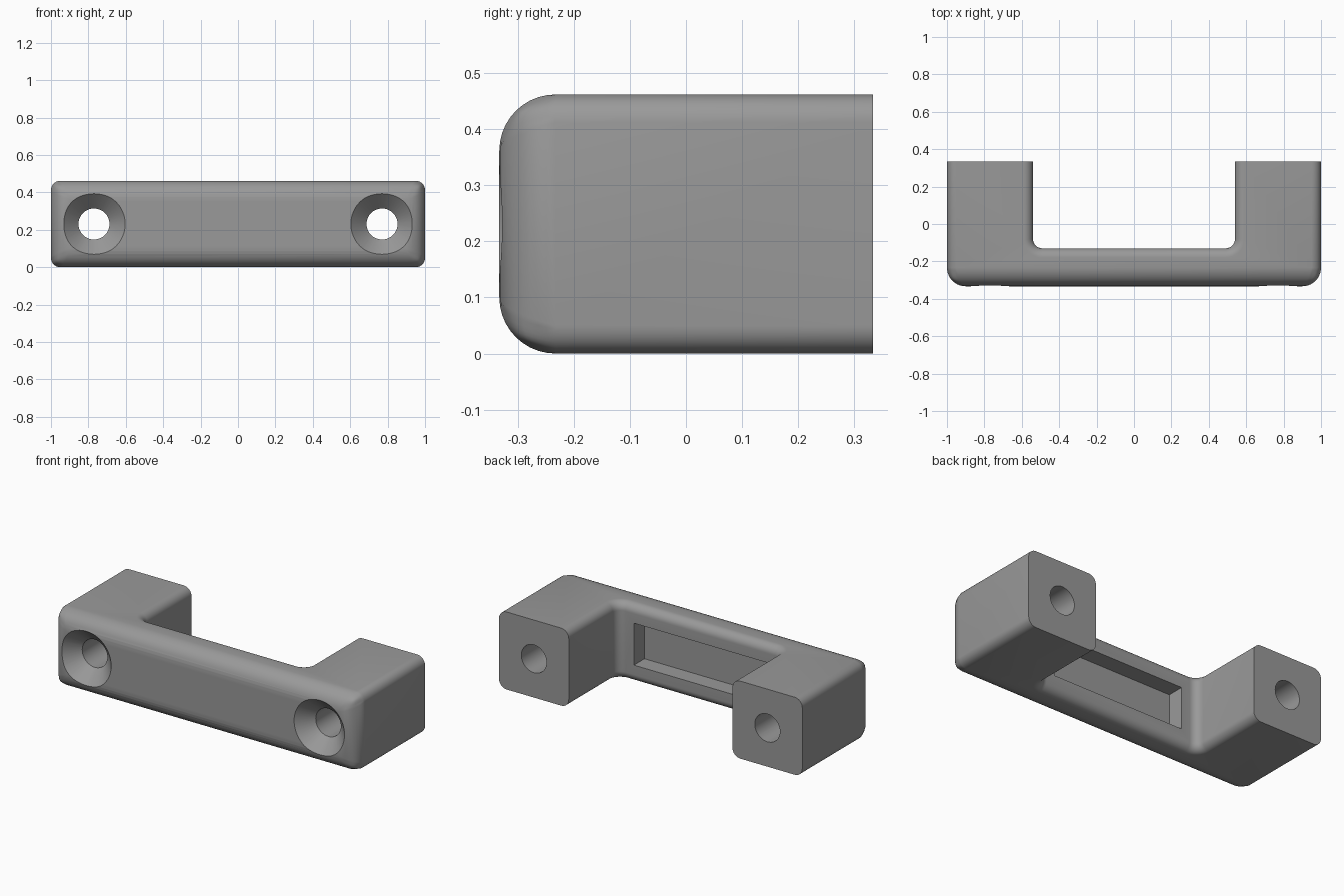
import bpy, bmesh, math
from mathutils import Matrix, Vector

if "Cube" in bpy.data.objects:
    bpy.data.objects.remove(bpy.data.objects["Cube"])

H = 0.462            # height
D = 0.333            # half depth
IN, BACK = 0.54, -0.13   # inner leg face, back of bar
R, FIL = 0.1, 0.05   # front rounding, side rounding and inner fillet

grey = bpy.data.materials.new("grey plastic")
grey.diffuse_color = (0.32, 0.32, 0.32, 1)
grey.use_nodes = True
grey.node_tree.nodes["Principled BSDF"].inputs["Base Color"].default_value = grey.diffuse_color


def make_object(name, bm):
    bmesh.ops.recalc_face_normals(bm, faces=bm.faces)
    mesh = bpy.data.meshes.new(name)
    bm.to_mesh(mesh)
    bm.free()
    mesh.materials.append(grey)
    obj = bpy.data.objects.new(name, mesh)
    bpy.context.collection.objects.link(obj)
    return obj


# U-shaped handle outline with filleted inner corners
def fillet(side):
    cx, cy = side * (IN - FIL), BACK + FIL
    return [(cx + side * FIL * math.cos(a), cy - FIL * math.sin(a))
            for a in (i * math.pi / 16 for i in range(9))]


outline = [(-1, -D), (1, -D), (1, D), (IN, D)] + fillet(1) + fillet(-1)[::-1] + [(-IN, D), (-1, D)]
bm = bmesh.new()
base = bm.faces.new([bm.verts.new((x, y, 0)) for x, y in outline])
ext = bmesh.ops.extrude_face_region(bm, geom=[base])
bmesh.ops.translate(bm, vec=(0, 0, H), verts=[g for g in ext["geom"] if isinstance(g, bmesh.types.BMVert)])

# Large rounding around the front face, small along the sides, mounting faces sharp
weight = bm.edges.layers.float.new("bevel_weight_edge")
for e in bm.edges:
    a, b = (v.co for v in e.verts)
    if a.y < -D + 0.01 and b.y < -D + 0.01:
        e[weight] = 1.0
    elif abs(a.z - b.z) < 0.01 and not (a.y > D - 0.01 and b.y > D - 0.01):
        e[weight] = FIL / R
handle = make_object("handle", bm)
bevel = handle.modifiers.new("rounding", "BEVEL")
bevel.limit_method = "WEIGHT"
bevel.width = R
bevel.segments = 10
bevel.use_clamp_overlap = False

# Countersunk screw hole cutters: revolved radius steps along y
cutters = []
for side, label in ((-1, "left"), (1, "right")):
    bm = bmesh.new()
    rings = []
    for y, r in ((-D - 0.03, 0.197), (-D + 0.084, 0.083), (D + 0.05, 0.083)):
        rings.append([bm.verts.new((side * 0.77 + r * math.cos(t), y, H / 2 + r * math.sin(t)))
                      for t in (2 * math.pi * i / 48 for i in range(48))])
    for lo, hi in zip(rings, rings[1:]):
        for i in range(48):
            j = (i + 1) % 48
            bm.faces.new((lo[i], lo[j], hi[j], hi[i]))
    bm.faces.new(rings[0])
    bm.faces.new(rings[-1])
    cutters.append(make_object(label + "_screw_hole_cutter", bm))

# Rectangular pocket in the back of the bar
bm = bmesh.new()
bmesh.ops.create_cube(bm, size=1, matrix=Matrix.Translation((0, BACK, H / 2))
                      @ Matrix.Diagonal(Vector((0.87, 0.2, 0.25, 1))))
cutters.append(make_object("pocket_cutter", bm))

for cutter in cutters:
    cutter.hide_render = True
    cutter.hide_viewport = False
    cut = handle.modifiers.new(cutter.name, "BOOLEAN")
    cut.operation = "DIFFERENCE"
    cut.solver = "EXACT"
    cut.object = cutter

# Apply everything, remove the helpers and shade
bpy.context.view_layer.objects.active = handle
handle.select_set(True)
for m in list(handle.modifiers):
    bpy.ops.object.modifier_apply(modifier=m.name)
for cutter in cutters:
    bpy.data.objects.remove(cutter)
bpy.ops.object.shade_smooth_by_angle(angle=math.radians(30))
